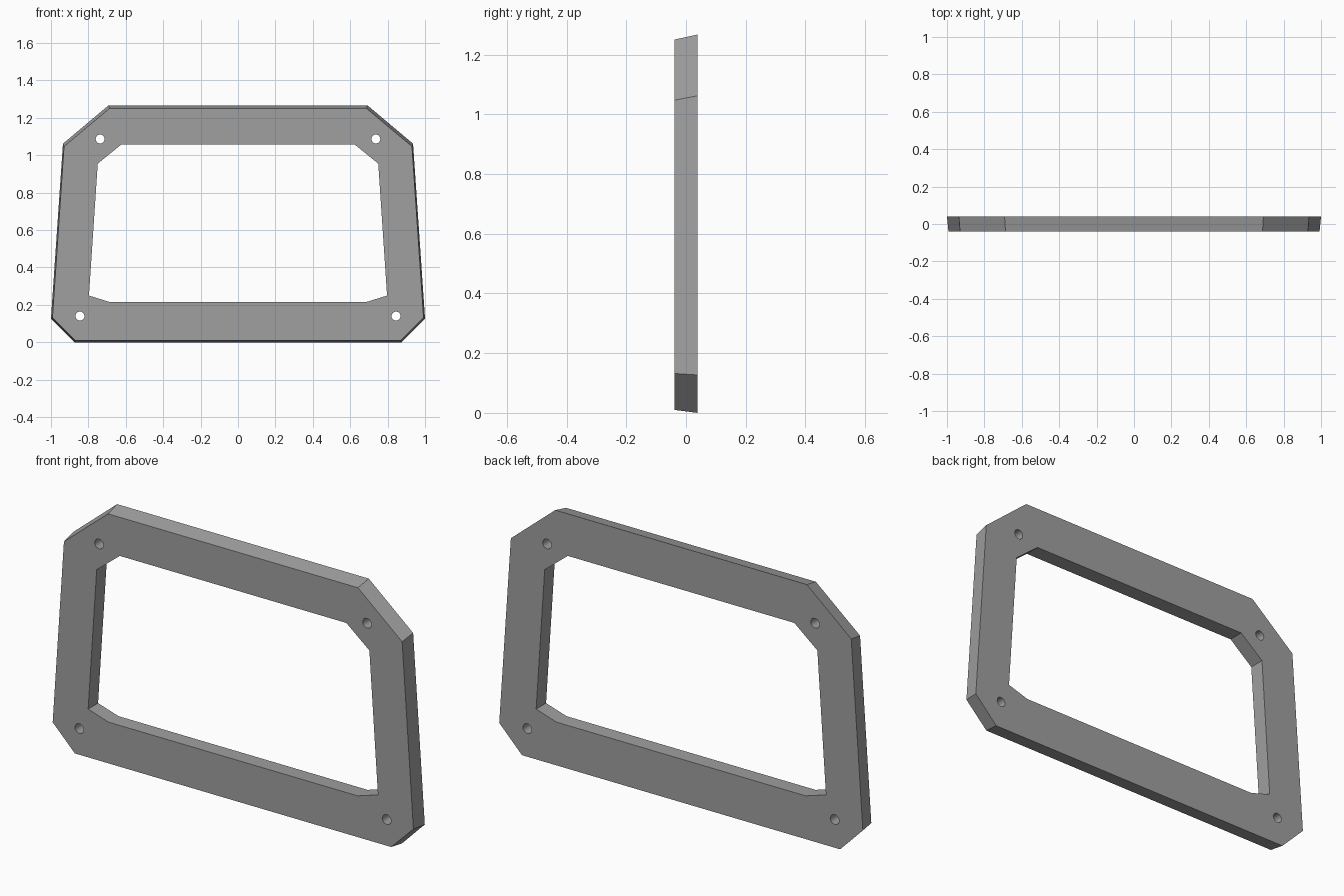
import bpy, bmesh, math

if "Cube" in bpy.data.objects:
    bpy.data.objects.remove(bpy.data.objects["Cube"])

HALF = 0.039  # half thickness of the frame

# Right halves of the outlines (x, z), listed from bottom to top
outer_front = [(0.87, 0.01), (0.992, 0.132), (0.93, 1.047), (0.687, 1.25)]
outer_back = [(0.875, 0.0), (1.0, 0.127), (0.936, 1.062), (0.692, 1.267)]
opening = [(0.685, 0.215), (0.797, 0.25), (0.75, 0.955), (0.623, 1.058)]
screw_holes = [(0.845, 0.14), (0.737, 1.087)]
HOLE_R, HOLE_SIDES = 0.024, 24


def mirrored(half):
    """Close a half outline by mirroring it across x = 0."""
    return half + [(-x, z) for x, z in reversed(half)]


def circle(cx, cz):
    steps = [2 * math.pi * i / HOLE_SIDES for i in range(HOLE_SIDES)]
    return [(cx + HOLE_R * math.cos(a), cz + HOLE_R * math.sin(a)) for a in steps]


# Each pair is a front loop and its matching back loop
loops = [(mirrored(outer_front), mirrored(outer_back)),
         (mirrored(opening), mirrored(opening))]
for x, z in screw_holes:
    for side in (1, -1):
        loops.append((circle(side * x, z), circle(side * x, z)))

bm = bmesh.new()
rims = {-HALF: [], HALF: []}
for front, back in loops:
    rings = []
    for y, pts in ((-HALF, front), (HALF, back)):
        ring = [bm.verts.new((x, y, z)) for x, z in pts]
        n = len(ring)
        rims[y] += [bm.edges.new((ring[i], ring[(i + 1) % n])) for i in range(n)]
        rings.append(ring)
    # Walls between front and back
    f, b = rings
    for i in range(n):
        j = (i + 1) % n
        wall = bm.faces.new((f[i], f[j], b[j], b[i]))
        wall.smooth = n == HOLE_SIDES

# Flat front and back faces, with the opening and screw holes left clear
for y, edges in rims.items():
    bmesh.ops.triangle_fill(bm, edges=edges, use_beauty=True, normal=(0, math.copysign(1, y), 0))
bmesh.ops.recalc_face_normals(bm, faces=bm.faces)

mesh = bpy.data.meshes.new("bezel_frame")
bm.to_mesh(mesh)
bm.free()
frame = bpy.data.objects.new("bezel_frame", mesh)
bpy.context.collection.objects.link(frame)

# Keep the rims of the holes crisp
mesh.set_sharp_from_angle(angle=math.radians(30))

grey = bpy.data.materials.new("mid_grey")
grey.diffuse_color = (0.35, 0.35, 0.35, 1)
grey.use_nodes = True
grey.node_tree.nodes["Principled BSDF"].inputs["Base Color"].default_value = grey.diffuse_color
mesh.materials.append(grey)
